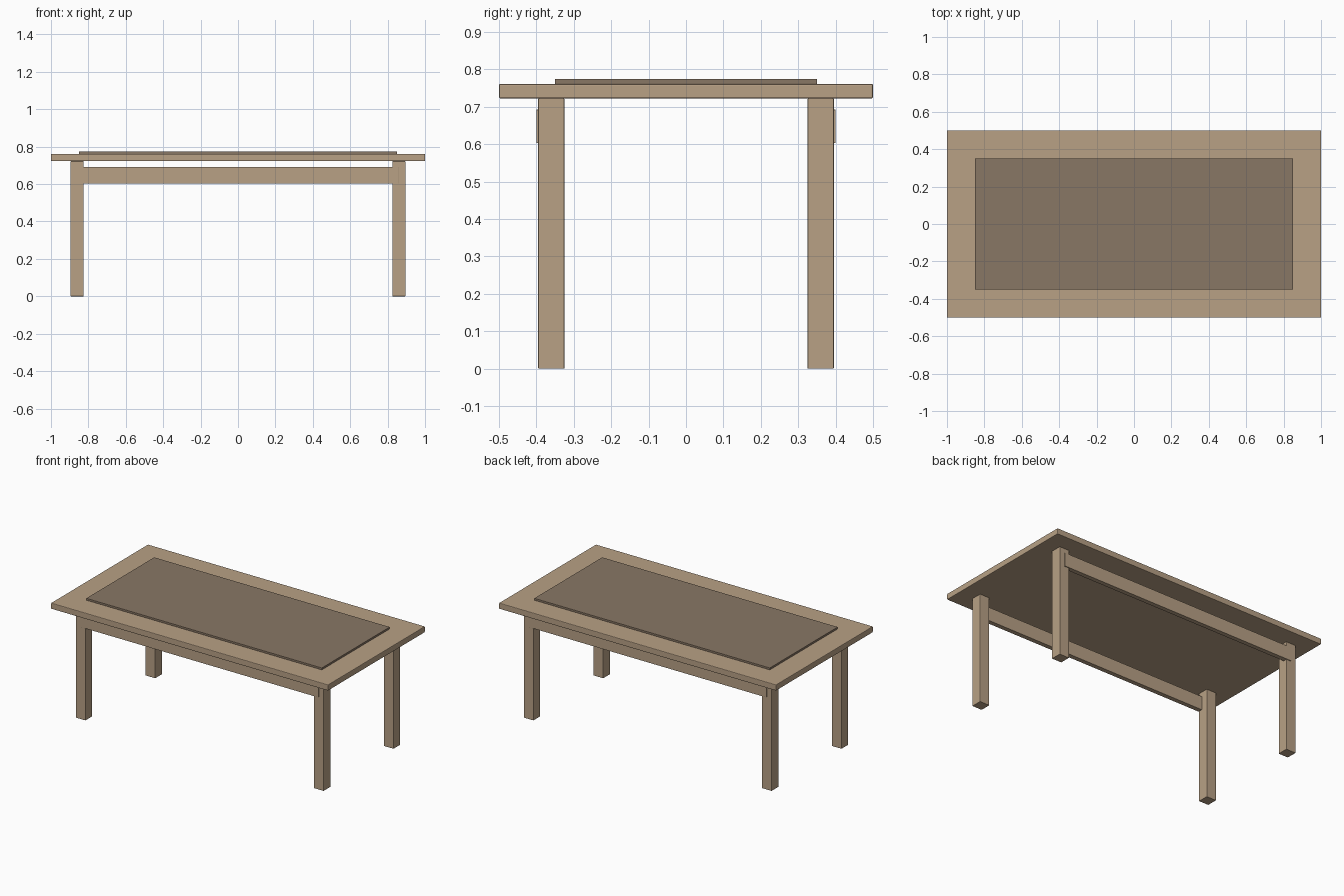
import bpy

if "Cube" in bpy.data.objects:
    bpy.data.objects.remove(bpy.data.objects["Cube"])


def material(name, color):
    m = bpy.data.materials.new(name)
    m.diffuse_color = (*color, 1)
    m.use_nodes = True
    m.node_tree.nodes["Principled BSDF"].inputs["Base Color"].default_value = m.diffuse_color
    return m


wood = material("light_wood", (0.48, 0.355, 0.235))
dark = material("dark_wood", (0.25, 0.185, 0.13))


def box(name, low, high, mat, bevel=0.0):
    """Box between two corners, with an optional small rounded edge."""
    centre = [(a + b) / 2 for a, b in zip(low, high)]
    bpy.ops.mesh.primitive_cube_add(size=1, location=centre)
    ob = bpy.context.object
    ob.name = name
    ob.scale = [b - a for a, b in zip(low, high)]
    bpy.ops.object.transform_apply(location=False, rotation=False, scale=True)
    ob.data.materials.append(mat)
    if bevel:
        mod = ob.modifiers.new("edge", 'BEVEL')
        mod.width = bevel
        mod.segments = 2
    return ob


# Table top and raised centre panel
box("table_top", (-1, -0.5, 0.722), (1, 0.5, 0.761), wood, 0.004)
box("centre_panel", (-0.85, -0.35, 0.761), (0.85, 0.35, 0.774), dark, 0.001)

# Four square legs
H = 0.035
for sx, side in ((-1, "left"), (1, "right")):
    for sy, end in ((-1, "front"), (1, "back")):
        x, y = sx * 0.86, sy * 0.36
        box(f"{end}_{side}_leg", (x - H, y - H, 0), (x + H, y + H, 0.722), wood, 0.002)

# Long rails, standing slightly proud of the legs
for sy, end in ((-1, "front"), (1, "back")):
    y = sy * 0.385
    box(f"{end}_rail", (-0.86, y - 0.015, 0.603), (0.86, y + 0.015, 0.692), wood, 0.001)
